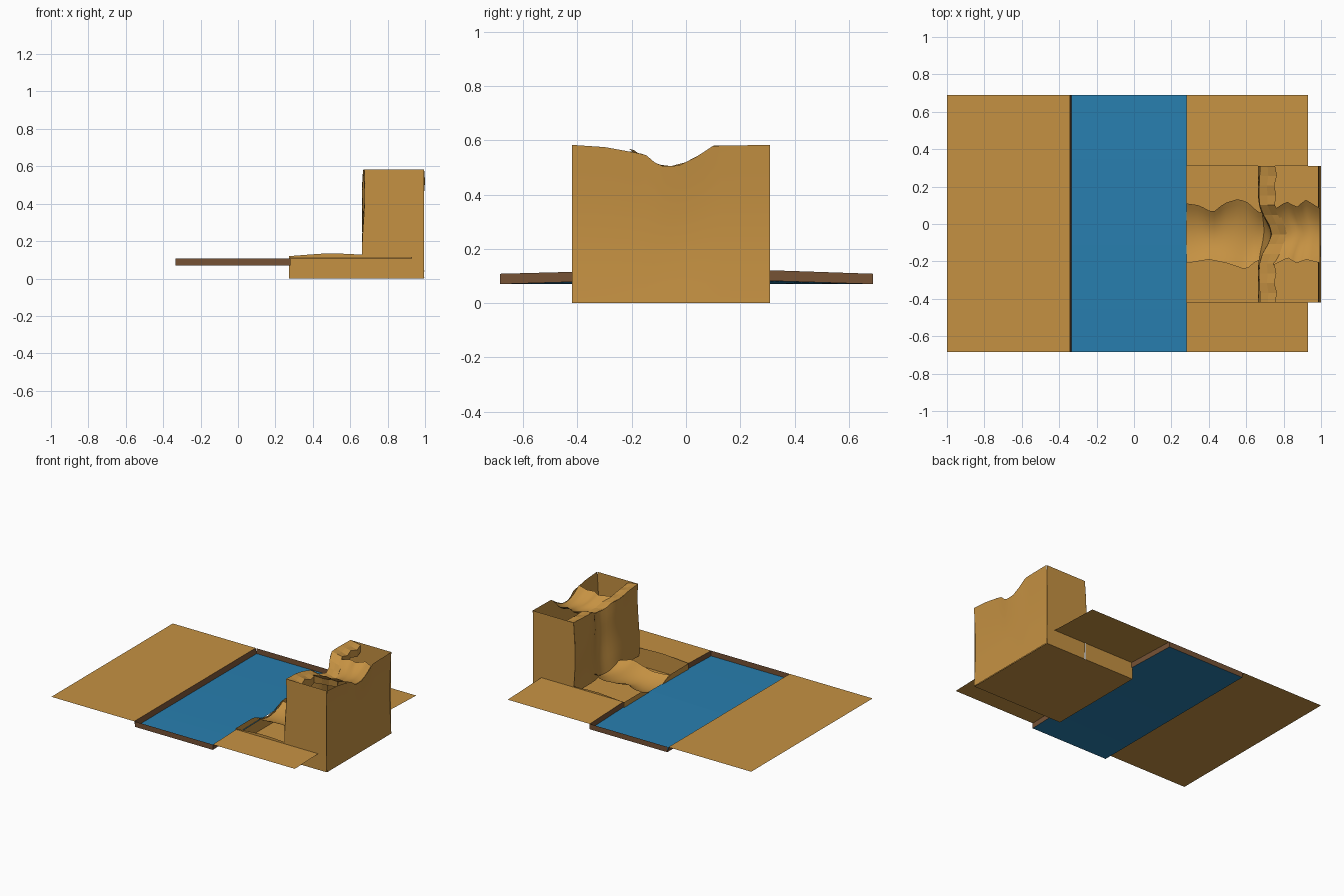
import bpy, math

if "Cube" in bpy.data.objects:
    bpy.data.objects.remove(bpy.data.objects["Cube"])

def material(name, col):
    m = bpy.data.materials.new(name)
    m.diffuse_color = (*col, 1)
    m.use_nodes = True
    m.node_tree.nodes["Principled BSDF"].inputs["Base Color"].default_value = m.diffuse_color
    return m

EARTH = material("ochre_earth", (0.56, 0.285, 0.055))
BANK = material("bank_brown", (0.18, 0.085, 0.036))
WATER = material("water_blue", (0.021, 0.21, 0.43))

def lerp(a, b, t):
    return a + (b - a) * t

def profile(points, s):
    """Piecewise linear lookup."""
    if s <= points[0][0]:
        return points[0][1]
    for (a, za), (b, zb) in zip(points, points[1:]):
        if s <= b:
            return lerp(za, zb, (s - a) / (b - a))
    return points[-1][1]

def sheet(name, f, nu, nv, mat, smooth=False):
    """Grid surface from f(u, v); the normal is du x dv."""
    verts = [f(i / nu, j / nv) for j in range(nv + 1) for i in range(nu + 1)]
    w = nu + 1
    faces = [(j * w + i, j * w + i + 1, (j + 1) * w + i + 1, (j + 1) * w + i)
             for j in range(nv) for i in range(nu)]
    me = bpy.data.meshes.new(name)
    me.from_pydata(verts, [], faces)
    me.materials.append(mat)
    for p in me.polygons:
        p.use_smooth = smooth
    ob = bpy.data.objects.new(name, me)
    bpy.context.collection.objects.link(ob)
    return ob

def quad(name, a, b, c, d, mat):
    return sheet(name, lambda u, v: [a, b, d, c][int(u) + 2 * int(v)], 1, 1, mat)

# Key dimensions
XL, XR = -0.335, 0.28          # river banks
Y0, Y1 = -0.685, 0.69          # ground ends
R0, R1 = -0.42, 0.31           # rock sides
XC, XB = 0.67, 0.995           # cliff front and rock back
G, W = 0.108, 0.07             # ground and water heights

# Ground
quad("left_ground", (-1, Y0, G), (XL - .008, Y0, G), (XL - .008, Y1, G), (-1, Y1, G), EARTH)
quad("right_ground_front", (XR, Y0, G), (.93, Y0, G), (.93, R0, .115), (XR, R0, .115), EARTH)
quad("right_ground_back", (XR, R1, .121), (.93, R1, .121), (.93, Y1, G), (XR, Y1, G), EARTH)

# River surface, its right edge lifted a little in the middle
def river(u, v):
    y = lerp(Y0, Y1, v)
    lift = profile([(Y0, 0), (R0, .008), (0, .014), (R1, .012), (Y1, 0)], y)
    return (lerp(XL, XR, u), y, W + lift * u)
sheet("river", river, 1, 12, WATER)

# River banks and ends
quad("left_bank", (XL, Y0, W), (XL, Y1, W), (XL - .008, Y1, G), (XL - .008, Y0, G), BANK)
quad("right_bank_front", (XR, R0, .078), (XR, Y0, W), (XR, Y0, G), (XR, R0, .115), BANK)
quad("right_bank_back", (XR, Y1, W), (XR, R1, .082), (XR, R1, .121), (XR, Y1, G), BANK)
quad("river_end_front", (XL, Y0, W), (XR, Y0, W), (XR, Y0, G), (XL, Y0, G), BANK)
quad("river_end_back", (XR, Y1, W), (XL, Y1, W), (XL, Y1, G), (XR, Y1, G), BANK)

# Rock shapes
RIM = [(R0, .583), (-.3, .575), (-.15, .548), (-.1, .505), (-.03, .505), (.04, .54), (.1, .58), (R1, .583)]
LOW = [(XR, .12), (.38, .128), (.48, .135), (.58, .132), (XC, .127)]
EDGE_HI = [(.28, .11), (.35, .1), (.42, .06), (.48, .11), (.56, .135), (.62, .11), (.66, .06),
           (.75, .08), (.82, .12), (.87, .09), (.92, .13), (1, .08)]
EDGE_LO = [(.28, -.21), (.4, -.19), (.5, -.21), (.6, -.245), (.66, -.19),
           (.75, -.22), (.82, -.18), (.87, -.21), (.92, -.19), (1, -.21)]

def recess(y):
    return .075 * math.exp(-((y + .05) / .1) ** 2)

def channel(xa, xb, base, depth, lip):
    def f(u, v):
        x = lerp(xa(v) if callable(xa) else xa, xb, u)
        y = lerp(profile(EDGE_LO, x), profile(EDGE_HI, x), v)
        if lip:
            x = lerp(XC + .07 + recess(y), XB, u)
        t = 2 * v - 1
        return (x, y, base + depth * t * t + .008 * math.sin(14 * x))
    return f

# Stream bed below and above the cliff
sheet("lower_channel", channel(XR, .76, .072, .05, False), 16, 12, EARTH, True)
sheet("upper_channel", channel(.75, XB, .495, .065, True), 10, 12, EARTH, True)

# Cliff face, set back behind the waterfall
def cliff(u, v):
    y = lerp(R1, R0, u)
    return (XC + recess(y) * (.35 + .65 * v) + .008 * math.sin(5 * v + 6 * y), y,
            lerp(.07, profile(RIM, y), v))
sheet("cliff_face", cliff, 24, 8, EARTH, True)

# Chipped stone lip along the cliff top
def lip(u, v):
    y = lerp(R0, R1, u)
    chip = (round(u * 14) % 2) * .012
    x = cliff(1 - u, 1)[0]
    return (x + .08 * v + chip * v, y, profile(RIM, y) - v * (.015 + chip))
def lip_back(u, v):
    x, y, z = lip(u, 1)
    return (x, y, z - .05 * (1 - v))
sheet("cliff_lip", lambda u, v: lip(v, 1 - u)[:2] + (lip(v, 1 - u)[2],), 2, 14, EARTH).data.flip_normals()
sheet("cliff_lip_back", lip_back, 14, 1, EARTH)

# Hollow rock shell: sides of terrace and tower, back, front, bottom
for name, y in (("front", R0), ("back", R1)):
    def low(u, v, y=y):
        x = lerp(XR - .007, XC, u)
        return (x, y, v * profile(LOW, x))
    def high(u, v, y=y):
        x = lerp(XC, XB, u)
        return (cliff(0 if y > 0 else 1, v)[0] if u == 0 else x, y, v * .583)
    for part, f, n in (("terrace_side_", low, 8), ("tower_side_", high, 4)):
        ob = sheet(part + name, f, n, 8, EARTH)
        if y > 0:
            ob.data.flip_normals()

def back(u, v):
    y = lerp(R0, R1, u)
    return (XB + .004 - .014 * math.sin(math.pi * v), y, v * profile(RIM, y))
sheet("tower_back", back, 24, 8, EARTH, True)

FRONT = [(R0, .12), (-.21, .12), (-.13, .085), (-.05, .07), (.03, .085), (.11, .12), (R1, .12)]
def front(u, v):
    y = lerp(R1, R0, u)
    return (XR - .007, y, v * profile(FRONT, y))
sheet("terrace_front", front, 20, 2, EARTH)
quad("rock_bottom", (XR - .007, R1, 0), (XB, R1, 0), (XB, R0, 0), (XR - .007, R0, 0), EARTH)
